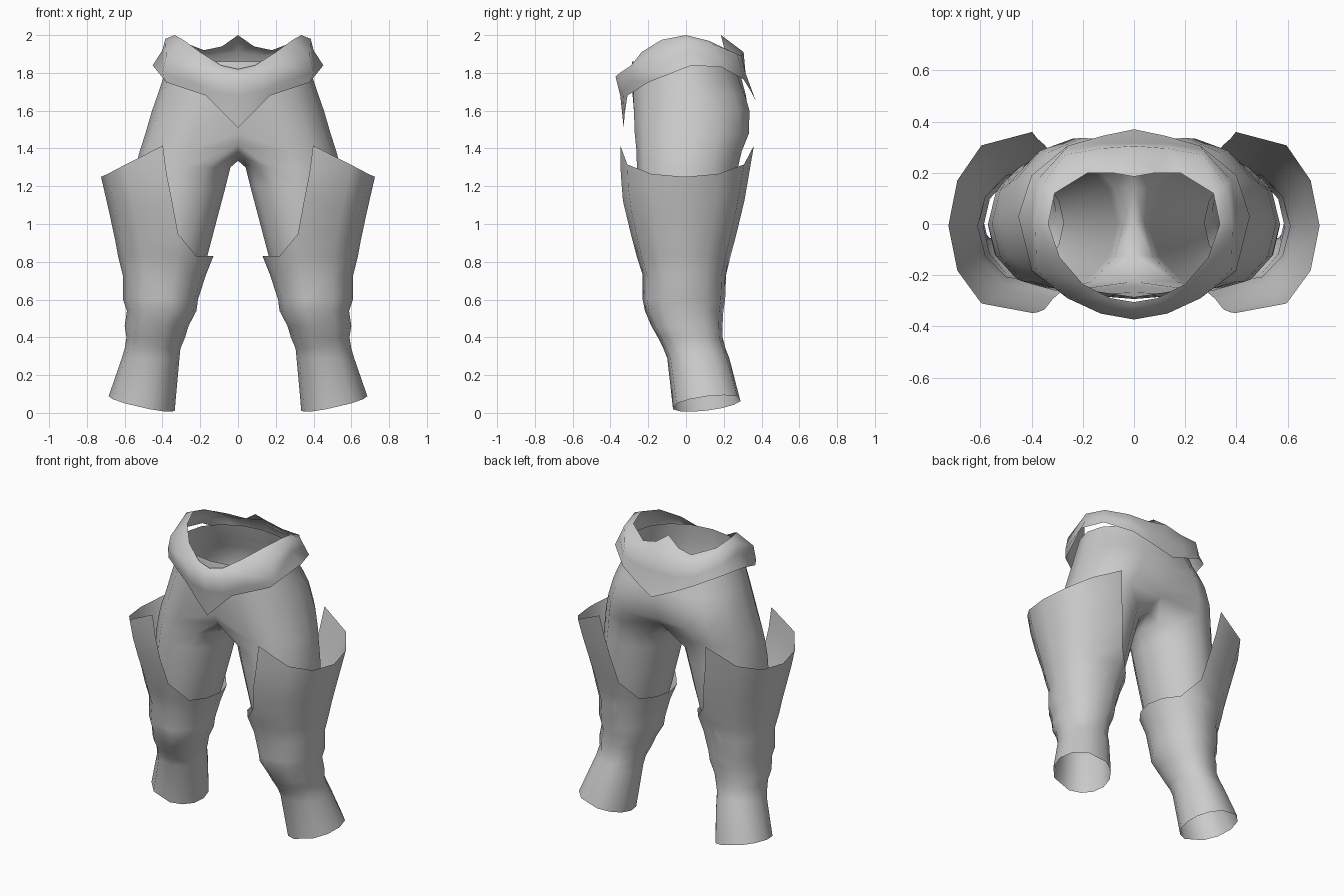
import bpy, bmesh, math

if "Cube" in bpy.data.objects:
    bpy.data.objects.remove(bpy.data.objects["Cube"])

cloth = bpy.data.materials.new("light grey")
cloth.diffuse_color = (0.6, 0.6, 0.6, 1)
cloth.use_nodes = True
cloth.node_tree.nodes["Principled BSDF"].inputs["Base Color"].default_value = cloth.diffuse_color


def interp(table, z):
    """Linear lookup in rows sorted by rising z."""
    if z <= table[0][0]:
        return table[0][1:]
    for a, b in zip(table, table[1:]):
        if z <= b[0]:
            t = (z - a[0]) / (b[0] - a[0])
            return [p + (q - p) * t for p, q in zip(a[1:], b[1:])]
    return table[-1][1:]


def finish(name, bm, merge=True):
    """Turn a right-hand half into a smooth object mirrored across x."""
    bmesh.ops.remove_doubles(bm, verts=bm.verts, dist=0.0005)
    bmesh.ops.recalc_face_normals(bm, faces=bm.faces)
    me = bpy.data.meshes.new(name)
    bm.to_mesh(me)
    bm.free()
    me.materials.append(cloth)
    for p in me.polygons:
        p.use_smooth = True
    ob = bpy.data.objects.new(name, me)
    bpy.context.collection.objects.link(ob)
    mod = ob.modifiers.new("mirror", "MIRROR")
    mod.use_mirror_merge = merge
    mod.merge_threshold = 0.001
    return ob


def bridge(bm, a, b, closed):
    n = len(a)
    for i in range(n if closed else n - 1):
        j = (i + 1) % n
        bm.faces.new((a[i], a[j], b[j], b[i]))


# --- Boots: z, inner x, outer x, front y, back y ---
BOOT = [
    (0.05, 0.335, 0.685, -0.075, 0.295),
    (0.29, 0.31, 0.615, -0.105, 0.235),
    (0.34, 0.305, 0.60, -0.125, 0.215),
    (0.40, 0.28, 0.59, -0.155, 0.20),
    (0.46, 0.262, 0.60, -0.19, 0.20),
    (0.54, 0.22, 0.588, -0.225, 0.205),
    (0.60, 0.212, 0.608, -0.237, 0.215),
    (0.73, 0.17, 0.61, -0.237, 0.22),
    (0.83, 0.13, 0.635, -0.27, 0.245),
    (0.94, 0.115, 0.655, -0.30, 0.275),
    (1.12, 0.145, 0.695, -0.345, 0.32),
    (1.25, 0.17, 0.725, -0.357, 0.343),
    (1.41, 0.19, 0.75, -0.36, 0.372),
]
ANGLES = [0, 30, 60, 105, 130, 155, 180, -155, -130, -105, -60, -30]
TOPS = {0: 1.25, 30: 1.265, 60: 1.315, 105: 1.415}


def boot_point(z, ang):
    xi, xo, yf, yb = interp(BOOT, z)
    c, s = math.cos(math.radians(ang)), math.sin(math.radians(ang))
    return ((xi + xo) / 2 + (xo - xi) / 2 * c,
            (yf + yb) / 2 + (yb - yf) / 2 * s, z)


bm = bmesh.new()
prev = None
for row in BOOT[:9]:
    ring = []
    for a in ANGLES:
        x, y, z = boot_point(row[0], a)
        if row[0] == 0.05:  # slanted hem
            z += 0.038 * math.cos(math.radians(a)) + 0.022 * math.sin(math.radians(a))
        ring.append(bm.verts.new((x, y, z)))
    if prev:
        bridge(bm, prev, ring, True)
    prev = ring
# Tall outer flap of the boot, open towards the inner thigh
flap = [-105, -60, -30, 0, 30, 60, 105]
low = [prev[ANGLES.index(a)] for a in flap]
for f in (0.2, 0.5, 0.75, 1.0):
    up = [bm.verts.new(boot_point(0.83 + (TOPS[abs(a)] - 0.83) * f, a)) for a in flap]
    bridge(bm, low, up, False)
    if f == 0.2:
        for end, a in ((0, -130), (-1, 130)):
            bm.faces.new((low[end], up[end], prev[ANGLES.index(a)]))
    low = up
finish("tall_boots", bm, False)

# --- Trousers: hips as half rings that divide into legs ---
# z, half width, front y, back y, how far the ring has split into thighs
HIPS = [
    (1.86, 0.37, -0.285, 0.27, 0.0),
    (1.76, 0.40, -0.297, 0.30, 0.1),
    (1.68, 0.427, -0.295, 0.33, 0.3),
    (1.60, 0.455, -0.288, 0.348, 0.5),
    (1.48, 0.49, -0.276, 0.338, 0.8),
    (1.37, 0.525, -0.262, 0.295, 1.0),
]
# z, inner x, outer x, front y, back y
LEGS = [
    (1.30, 0.04, 0.54, -0.26, 0.275),
    (1.20, 0.065, 0.555, -0.26, 0.265),
    (1.00, 0.118, 0.57, -0.25, 0.25),
    (0.82, 0.165, 0.57, -0.235, 0.225),
    (0.65, 0.22, 0.57, -0.21, 0.20),
    (0.48, 0.275, 0.565, -0.17, 0.18),
]
bm = bmesh.new()
prev = None
for k, (z, w, yf, yb, split) in enumerate(HIPS):
    last = k == len(HIPS) - 1
    ring = []
    for i in range(9):
        p, q = math.radians(-90 + 22.5 * i), math.radians(-120 + 30 * i)
        x = (1 - split) * w * math.cos(p) + split * w * (0.515 + 0.485 * math.cos(q))
        s = (1 - split) * math.sin(p) + split * math.sin(q)
        y = (yf + yb) / 2 + (yb - yf) / 2 * s
        if i in (0, 8):
            x = 0
        dz = (0.05 if i in (0, 8) else 0.015 if i in (1, 7) else 0) if last else 0
        ring.append(bm.verts.new((x, y, z + dz)))
    if prev:
        bridge(bm, prev, ring, False)
    prev = ring
# Crotch seam closes the ring around each thigh
for y, z in ((0.14, 1.36), (0.01, 1.335), (-0.12, 1.36)):
    prev.append(bm.verts.new((0, y, z)))
for z, xi, xo, yf, yb in LEGS:
    ring = []
    for i in range(12):
        q = math.radians(-120 + 30 * i)
        ring.append(bm.verts.new(((xi + xo) / 2 + (xo - xi) / 2 * math.cos(q),
                                  (yf + yb) / 2 + (yb - yf) / 2 * math.sin(q), z)))
    bridge(bm, prev, ring, True)
    prev = ring
finish("trousers", bm)

# --- Draped waist sash: columns from front centre round to back centre,
#     each running from the upper rim to the lower edge ---
SASH = [
    ((0, -.305, 1.82), (0, -.373, 1.78), (0, -.348, 1.68), (0, -.33, 1.51)),
    ((.09, -.29, 1.84), (.13, -.35, 1.80), (.12, -.335, 1.70), (.07, -.325, 1.58)),
    ((.20, -.235, 1.91), (.26, -.29, 1.84), (.26, -.285, 1.76), (.17, -.31, 1.68)),
    ((.29, -.13, 1.975), (.38, -.18, 1.89), (.40, -.18, 1.80), (.38, -.2, 1.75)),
    ((.335, 0, 2.0), (.385, 0, 1.98), (.40, .01, 1.92), (.452, .03, 1.84)),
    ((.31, .12, 1.97), (.36, .15, 1.95), (.38, .17, 1.89), (.40, .19, 1.83)),
    ((.18, .20, 1.92), (.27, .27, 1.90), (.27, .29, 1.83), (.26, .305, 1.765)),
    ((.085, .20, 1.94), (.13, .295, 1.89), (.13, .315, 1.80), (.12, .345, 1.70)),
    ((0, .185, 2.0), (0, .305, 1.91), (0, .315, 1.80), (0, .37, 1.65)),
]
bm = bmesh.new()
prev = None
for col in SASH:
    line = [bm.verts.new(p) for p in col]
    if prev:
        bridge(bm, prev, line, False)
    prev = line
finish("waist_sash", bm)
